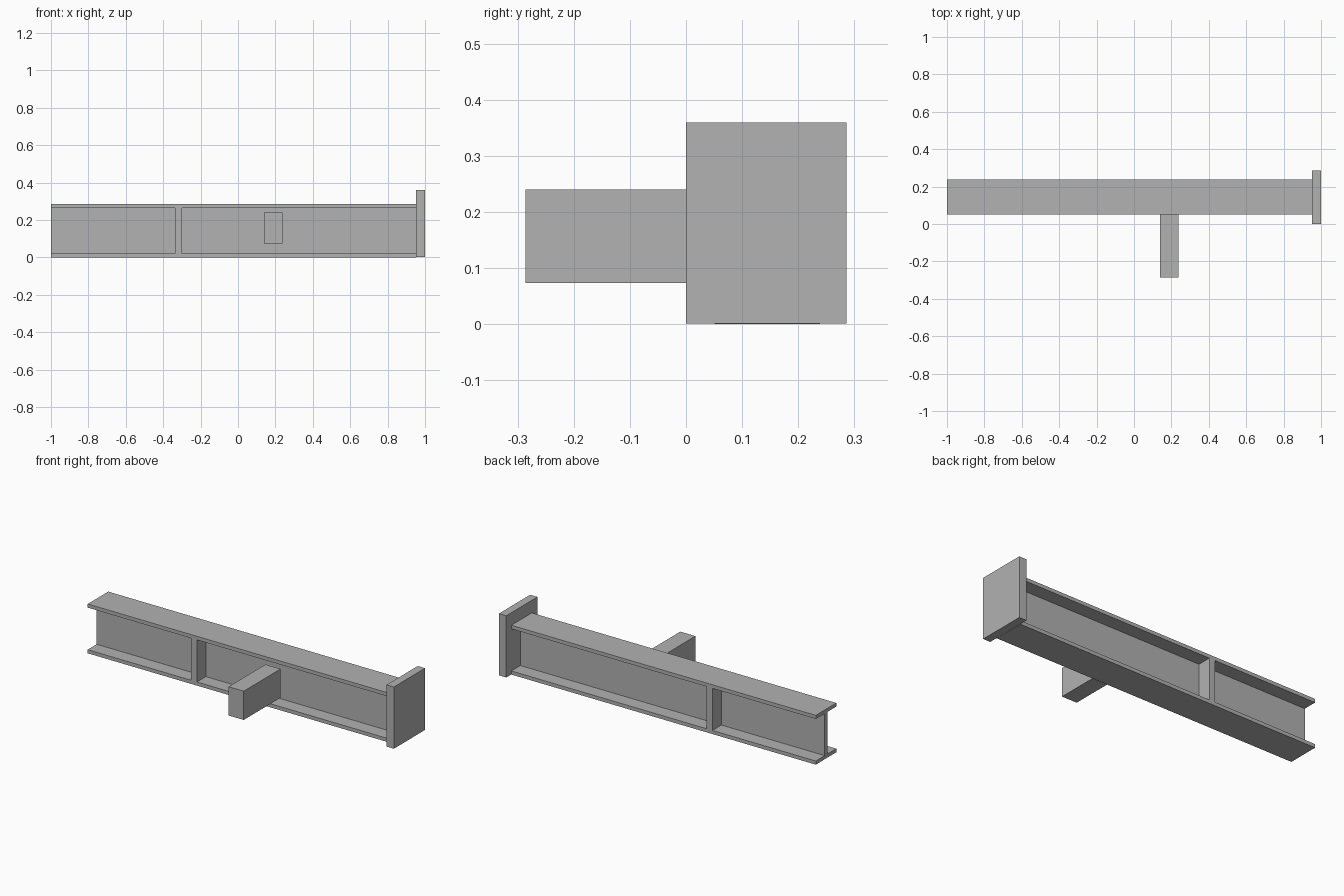
import bpy
import bmesh

cube = bpy.data.objects.get("Cube")
if cube:
    bpy.data.objects.remove(cube, do_unlink=True)

# Single steel colour
GREY = (0.445, 0.445, 0.445, 1.0)
steel = bpy.data.materials.new("steel grey")
steel.use_nodes = True
steel.diffuse_color = GREY
steel.node_tree.nodes["Principled BSDF"].inputs["Base Color"].default_value = GREY


def extrude_profile(name, points, x0, x1):
    """Extrude a closed (y, z) profile along x from x0 to x1."""
    bm = bmesh.new()
    face = bm.faces.new([bm.verts.new((x0, y, z)) for y, z in points])
    new = bmesh.ops.extrude_face_region(bm, geom=[face])["geom"]
    moved = [v for v in new if isinstance(v, bmesh.types.BMVert)]
    bmesh.ops.translate(bm, verts=moved, vec=(x1 - x0, 0, 0))
    bmesh.ops.recalc_face_normals(bm, faces=bm.faces)
    mesh = bpy.data.meshes.new(name)
    bm.to_mesh(mesh)
    bm.free()
    mesh.materials.append(steel)
    obj = bpy.data.objects.new(name, mesh)
    bpy.context.collection.objects.link(obj)
    return obj


def box(name, x, y, z):
    corners = [(y[0], z[0]), (y[1], z[0]), (y[1], z[1]), (y[0], z[1])]
    return extrude_profile(name, corners, *x)


# Beam dimensions
MID_Y = 0.145
HALF = 0.094
WEB = 0.012
HEIGHT = 0.286
FLANGE = 0.021
PLATE_X = 0.953
front, back = MID_Y - HALF, MID_Y + HALF
low, high = FLANGE, HEIGHT - FLANGE

# I-section beam: one side of the profile, mirrored to the other
side = [(HALF, 0), (HALF, low), (WEB, low), (WEB, high), (HALF, high), (HALF, HEIGHT)]
profile = [(MID_Y + y, z) for y, z in side]
profile += [(MID_Y - y, z) for y, z in reversed(side)]
extrude_profile("i_beam", profile, -1, PLATE_X)

# Stiffeners on both sides of the web
for name, y in (("front_stiffener", (front, MID_Y - WEB)),
                ("back_stiffener", (MID_Y + WEB, back))):
    box(name, (-0.337, -0.299), y, (low, high))

# End plate and side bracket
box("end_plate", (PLATE_X, 1), (0, 0.286), (0.001, 0.359))
box("side_bracket", (0.14, 0.237), (-0.286, front), (0.073, 0.24))
